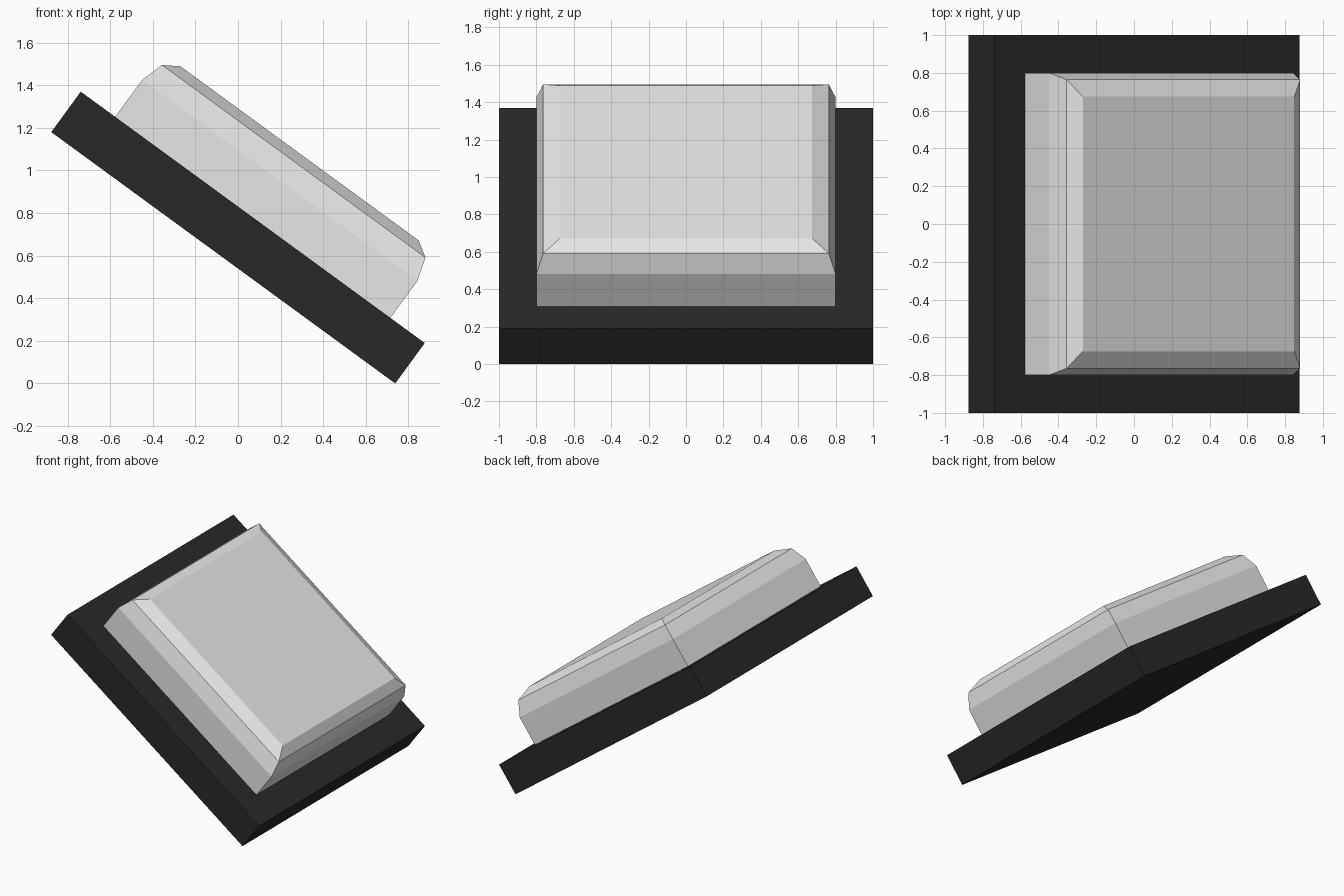
import bpy, bmesh, math
from mathutils import Matrix

if "Cube" in bpy.data.objects:
    bpy.data.objects.remove(bpy.data.objects["Cube"])

TILT = math.atan2(1.18, 1.615)
THICK = 0.235
HEIGHT = 2 * math.sin(TILT) + THICK * math.cos(TILT)
PLACE = Matrix.Translation((0, 0, HEIGHT / 2)) @ Matrix.Rotation(TILT, 4, 'Y')


def material(name, v):
    m = bpy.data.materials.new(name)
    m.diffuse_color = (v, v, v, 1)
    m.use_nodes = True
    m.node_tree.nodes["Principled BSDF"].inputs["Base Color"].default_value = m.diffuse_color
    return m


def stacked_block(name, rings, mat):
    """Loft rectangular rings given as (half x, half y, z), capped both ends."""
    bm = bmesh.new()
    loops = [[bm.verts.new((sx * hx, sy * hy, z))
              for sx, sy in ((-1, -1), (1, -1), (1, 1), (-1, 1))]
             for hx, hy, z in rings]
    bm.faces.new(loops[0][::-1])
    bm.faces.new(loops[-1])
    for a, b in zip(loops, loops[1:]):
        for i in range(4):
            j = (i + 1) % 4
            bm.faces.new((a[i], a[j], b[j], b[i]))
    bm.transform(PLACE)
    bmesh.ops.recalc_face_normals(bm, faces=bm.faces)
    me = bpy.data.meshes.new(name)
    bm.to_mesh(me)
    bm.free()
    me.materials.append(mat)
    ob = bpy.data.objects.new(name, me)
    bpy.context.collection.objects.link(ob)
    return ob


# tilted square backing plate
h = THICK / 2
stacked_block("base_plate", [(1, 1, -h), (1, 1, h)], material("near black", 0.022))

# raised pad with a two-step rounded rim
stacked_block("raised_pad", [(0.8, 0.8, h), (0.8, 0.8, h + 0.215),
                             (0.766, 0.764, h + 0.326), (0.693, 0.674, h + 0.372)],
              material("light grey", 0.8))
